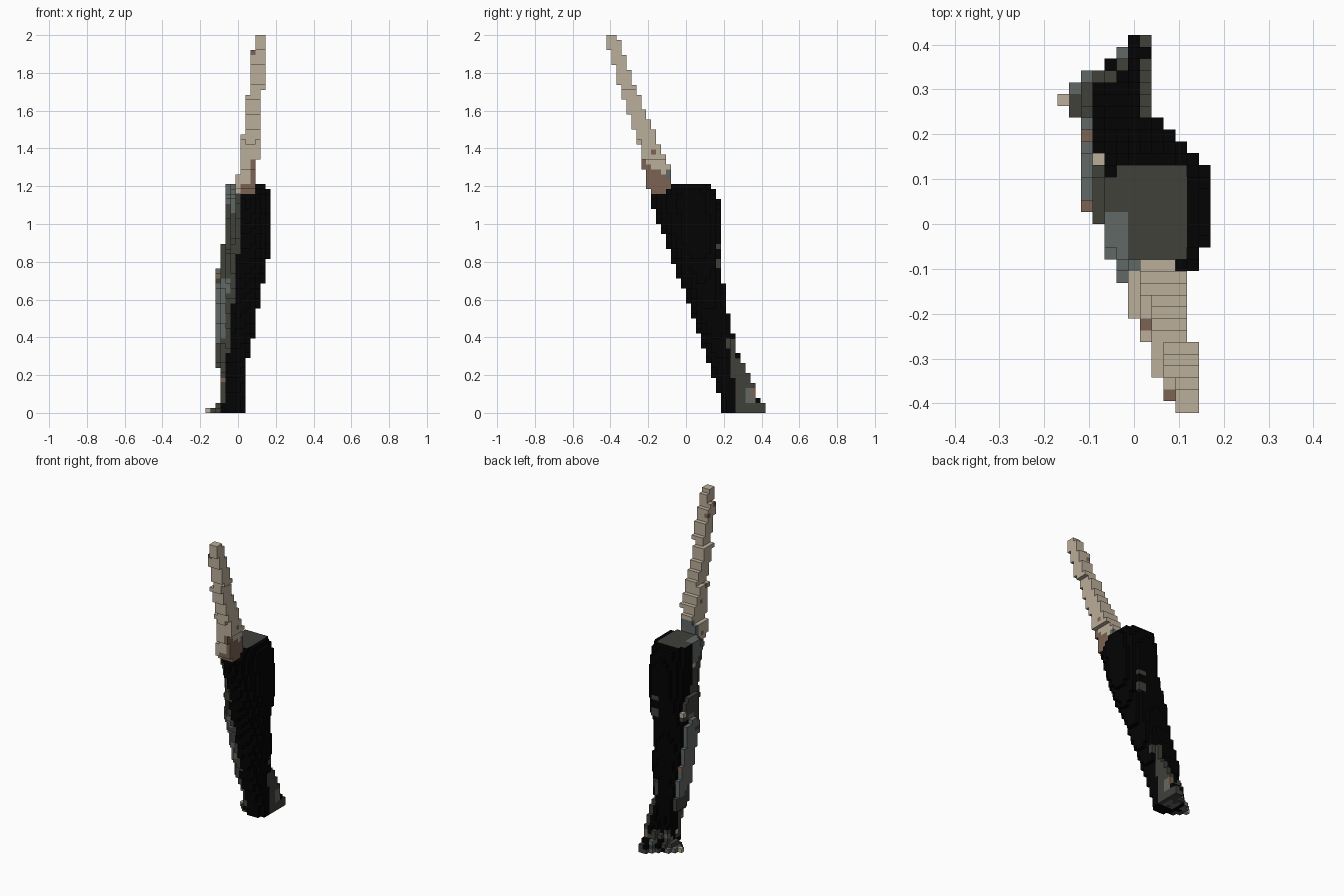
import bpy, bmesh, math, random

random.seed(4)
cube = bpy.data.objects.get("Cube")
if cube:
    bpy.data.objects.remove(cube, do_unlink=True)

S = 2 / 76                     # block size
NX, NY, NZ = 13, 32, 76        # block grid
BLACK, OLIVE, STEEL, TAN, BROWN = range(5)


def material(name, rgb):
    m = bpy.data.materials.new(name)
    m.use_nodes = True
    m.diffuse_color = (*rgb, 1)
    b = m.node_tree.nodes["Principled BSDF"]
    b.inputs["Base Color"].default_value = (*rgb, 1)
    b.inputs["Roughness"].default_value = 0.9
    return m


MATS = [material("black", (0.001, 0.001, 0.001)),
        material("dark olive grey", (0.05, 0.052, 0.042)),
        material("steel grey", (0.118, 0.138, 0.133)),
        material("tan", (0.50, 0.425, 0.325)),
        material("brown", (0.20, 0.125, 0.085))]


def section(keys, z):
    """Interpolate (z, x0, x1, y0, y1[, front roundness]) keys at height z."""
    for a, b in zip(keys, keys[1:]):
        if a[0] <= z <= b[0]:
            t = (z - a[0]) / (b[0] - a[0])
            return [p + (q - p) * t for p, q in zip(a[1:], b[1:])]
    return None


def loft(keys, power):
    """Blocks inside a stack of rounded rectangles."""
    cells = set()
    for k in range(NZ):
        sec = section(keys, (k + 0.5) * S)
        if not sec:
            continue
        x0, x1, y0, y1, *front = sec
        for i in range(NX):
            for j in range(NY):
                u = ((i + 0.5 - NX / 2) * S - (x0 + x1) / 2) / ((x1 - x0) / 2)
                v = ((j + 0.5 - NY / 2) * S - (y0 + y1) / 2) / ((y1 - y0) / 2)
                p = front[0] if front and v < 0 else power
                if abs(u) ** p + abs(v) ** p <= 1:
                    cells.add((i, j, k))
    return cells


# Corner loops of a block face for each outward direction
FACES = {(1, 0, 0): ((1, 0, 0), (1, 1, 0), (1, 1, 1), (1, 0, 1)),
         (-1, 0, 0): ((0, 0, 0), (0, 0, 1), (0, 1, 1), (0, 1, 0)),
         (0, 1, 0): ((0, 1, 0), (0, 1, 1), (1, 1, 1), (1, 1, 0)),
         (0, -1, 0): ((0, 0, 0), (1, 0, 0), (1, 0, 1), (0, 0, 1)),
         (0, 0, 1): ((0, 0, 1), (1, 0, 1), (1, 1, 1), (0, 1, 1)),
         (0, 0, -1): ((0, 0, 0), (0, 1, 0), (1, 1, 0), (1, 0, 0))}


def build(name, cells, rule, solid):
    """Make the outer skin of the blocks, coloured block by block."""
    bm = bmesh.new()
    verts = {}
    for c in sorted(cells):
        x, y, z = (c[0] + .5 - NX / 2) * S, (c[1] + .5 - NY / 2) * S, (c[2] + .5) * S
        colour = rule(x, y, z)
        for d, loop in FACES.items():
            if tuple(p + q for p, q in zip(c, d)) in solid:
                continue
            vs = []
            for o in loop:
                p = tuple(a + b for a, b in zip(c, o))
                if p not in verts:
                    verts[p] = bm.verts.new(((p[0] - NX / 2) * S, (p[1] - NY / 2) * S, p[2] * S))
                vs.append(verts[p])
            cap = d[2] == 1 and z > 1.19 and colour == BLACK and x < 0.115
            bm.faces.new(vs).material_index = OLIVE if cap else colour
    me = bpy.data.meshes.new(name)
    bm.to_mesh(me)
    bm.free()
    for m in MATS:
        me.materials.append(m)
    ob = bpy.data.objects.new(name, me)
    bpy.context.collection.objects.link(ob)


# Tapered, leaning lower body with a front that grows more pointed upwards
body = loft([(0, -.115, .04, .195, .34, 2.8), (.10, -.098, .04, .175, .335, 2.8),
             (.23, -.1, .045, .125, .30, 2.6), (.26, -.122, .046, .115, .295, 2.5),
             (.42, -.122, .085, .07, .25, 2.3), (.60, -.122, .115, .01, .205, 2),
             (.74, -.12, .142, -.05, .19, 1.8), (.76, -.1, .146, -.058, .19, 1.8),
             (.87, -.095, .17, -.095, .19, 1.7), (.90, -.072, .172, -.105, .19, 1.7),
             (1.05, -.068, .172, -.16, .187, 1.5), (1.15, -.068, .172, -.19, .165, 1.5),
             (1.18, -.068, .158, -.12, .15, 1.9), (1.22, -.068, .142, -.085, .135, 2.1)], 2.6)
# Stepped toe at the back of the base
for left, back, top in ((-.02, .425, .06), (-.045, .4, .08), (-.07, .372, .06), (-.12, .345, .03)):
    body |= loft([(0, left, .04, .27, back), (top, left, .04, .27, back)], 30)
body |= loft([(.05, -.045, .04, .27, .39), (.14, -.03, .04, .24, .36),
              (.30, -.02, .045, .2, .285)], 10)
# Small side nub
body |= loft([(0, -.15, -.06, .235, .32), (.05, -.12, -.06, .235, .32)], 12)
body |= loft([(0, -.18, -.1, .26, .295), (.03, -.18, -.1, .26, .295)], 12)

# Slim leaning upper shaft
shaft = loft([(1.15, -.01, .095, -.19, -.07), (1.24, -.005, .095, -.21, -.07),
              (1.31, .008, .1, -.235, -.085), (1.42, .02, .118, -.245, -.14),
              (1.62, .04, .118, -.318, -.225), (1.70, .055, .122, -.345, -.26),
              (1.72, .06, .142, -.35, -.265), (1.9, .068, .145, -.40, -.335),
              (1.92, .085, .145, -.405, -.34), (2.0, .085, .145, -.43, -.365)], 10)


def body_colour(x, y, z):
    if x < -0.145:                                  # nub tip
        return TAN
    if z < 0.14 and y > 0.26:                       # mottled base
        if x > 0 and y > 0.34 and z > 0.05:
            return BROWN if z > 0.09 else BLACK if y > 0.365 else STEEL
        if x > 0.01:
            return STEEL if y > 0.32 and z > 0.05 else OLIVE
        return random.choice((OLIVE, OLIVE, STEEL, STEEL, BLACK) if z < 0.1 else (OLIVE, BLACK))
    if z < 0.4 and y > 0.283 - 0.17 * z and x > 0:  # strip up the back edge
        return OLIVE
    if 0.47 < z < 0.9 and y > 0.295 - 0.165 * z and x > 0.06 and math.sin(z * 50) > -0.1:
        return OLIVE
    centre = 0.245 - 0.22 * min(z, 0.95)
    edge = -0.085 + 0.1 * min(z, 0.9)               # lighter flank on the -x side
    if x < (edge if y < centre else -0.09 + 0.035 * (z > 0.76)):
        if random.random() < 0.03:
            return random.choice((TAN, BROWN))
        worn = math.sin(z * 9 - 3.4) + math.sin(z * 23 + y * 30) * 0.5
        return STEEL if z > 0.24 and worn > -0.1 and x < edge - 0.03 else OLIVE
    return BLACK


def shaft_colour(x, y, z):
    if z < 1.35 and (x > 0.06 or z < 1.21 and x > 0.02) and y < -0.06 - 1.1 * (z - 1.2):
        return BROWN
    if z < 1.3 and y > -0.1:
        return STEEL
    return BROWN if random.random() < 0.03 else TAN


solid = body | shaft
build("lower_body", body - shaft, body_colour, solid)
build("upper_shaft", shaft, shaft_colour, solid)
